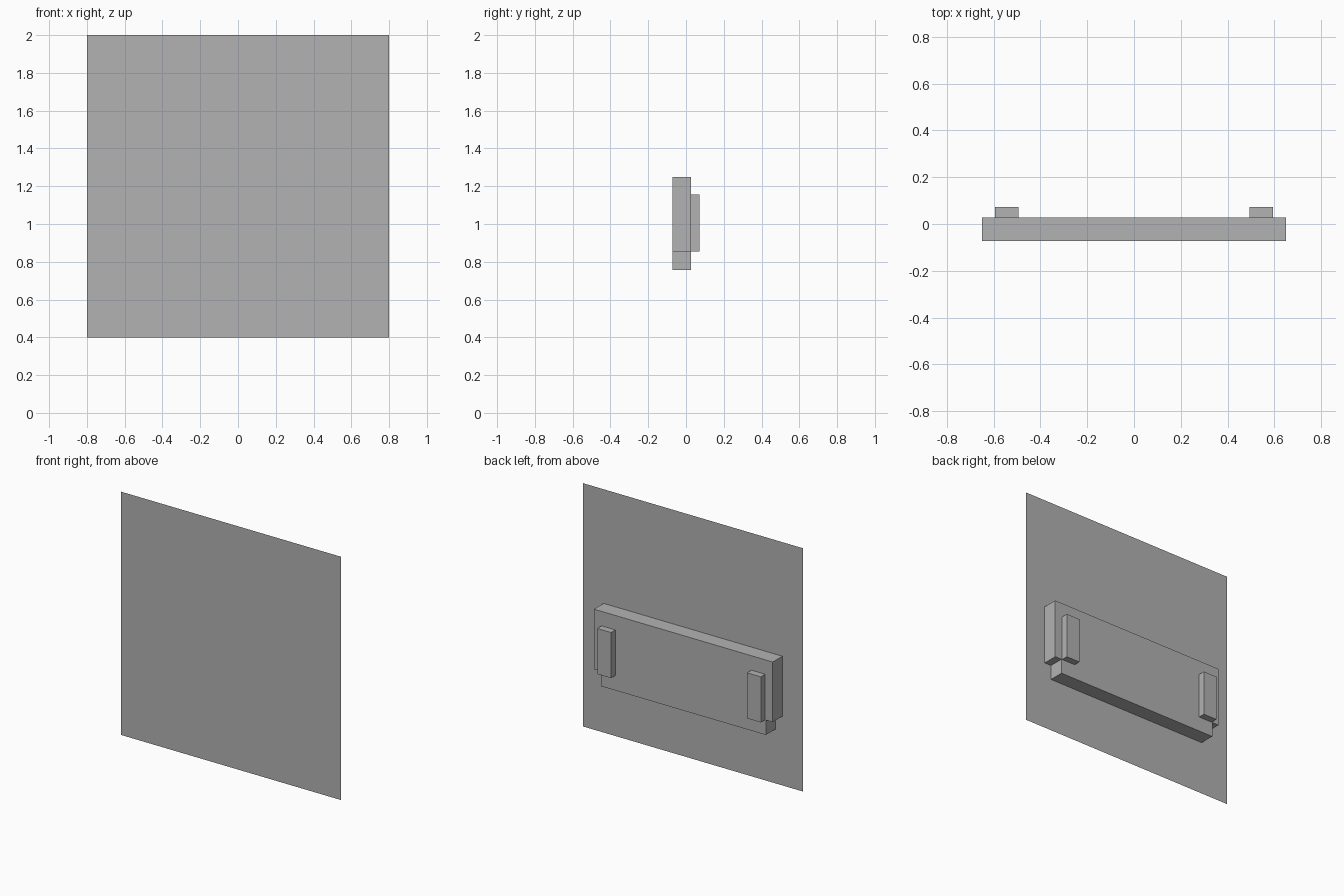
import bpy
import bmesh

cube = bpy.data.objects.get("Cube")
if cube:
    bpy.data.objects.remove(cube, do_unlink=True)

grey = bpy.data.materials.new("plain grey")
grey.use_nodes = True
colour = (0.448, 0.448, 0.448, 1)
grey.diffuse_color = colour
grey.node_tree.nodes["Principled BSDF"].inputs["Base Color"].default_value = colour

FRONT, BACK, PEG_BACK = -0.0725, 0.0275, 0.0725


def panel(name, outline, y, depth=0):
    """Upright face from an x-z outline, extruded backwards if depth is given."""
    bm = bmesh.new()
    face = bm.faces.new([bm.verts.new((x, y, z)) for x, z in outline])
    if depth:
        extruded = bmesh.ops.extrude_face_region(bm, geom=[face], use_keep_orig=True)
        moved = [v for v in extruded["geom"] if isinstance(v, bmesh.types.BMVert)]
        bmesh.ops.translate(bm, verts=moved, vec=(0, depth, 0))
        bmesh.ops.recalc_face_normals(bm, faces=bm.faces)
    mesh = bpy.data.meshes.new(name)
    bm.to_mesh(mesh)
    bm.free()
    mesh.materials.append(grey)
    obj = bpy.data.objects.new(name, mesh)
    bpy.context.collection.objects.link(obj)
    return obj


def rect(x0, x1, z0, z1):
    return [(x0, z0), (x1, z0), (x1, z1), (x0, z1)]


# Thin square sheet at the front
panel("front_sheet", rect(-0.8, 0.8, 0.4, 2.0), FRONT - 0.0005)

# Backing block with a narrower foot along its lower edge
right_half = [(0.6, 0.757), (0.6, 0.855), (0.65, 0.855), (0.65, 1.25)]
left_half = [(-x, z) for x, z in reversed(right_half)]
panel("backing_block", right_half + left_half, FRONT, BACK - FRONT)

# Upright mounting pegs on the back
for side, centre in (("left", 0.545), ("right", -0.545)):
    panel(side + "_peg", rect(centre - 0.05, centre + 0.05, 0.855, 1.155),
          BACK, PEG_BACK - BACK)
